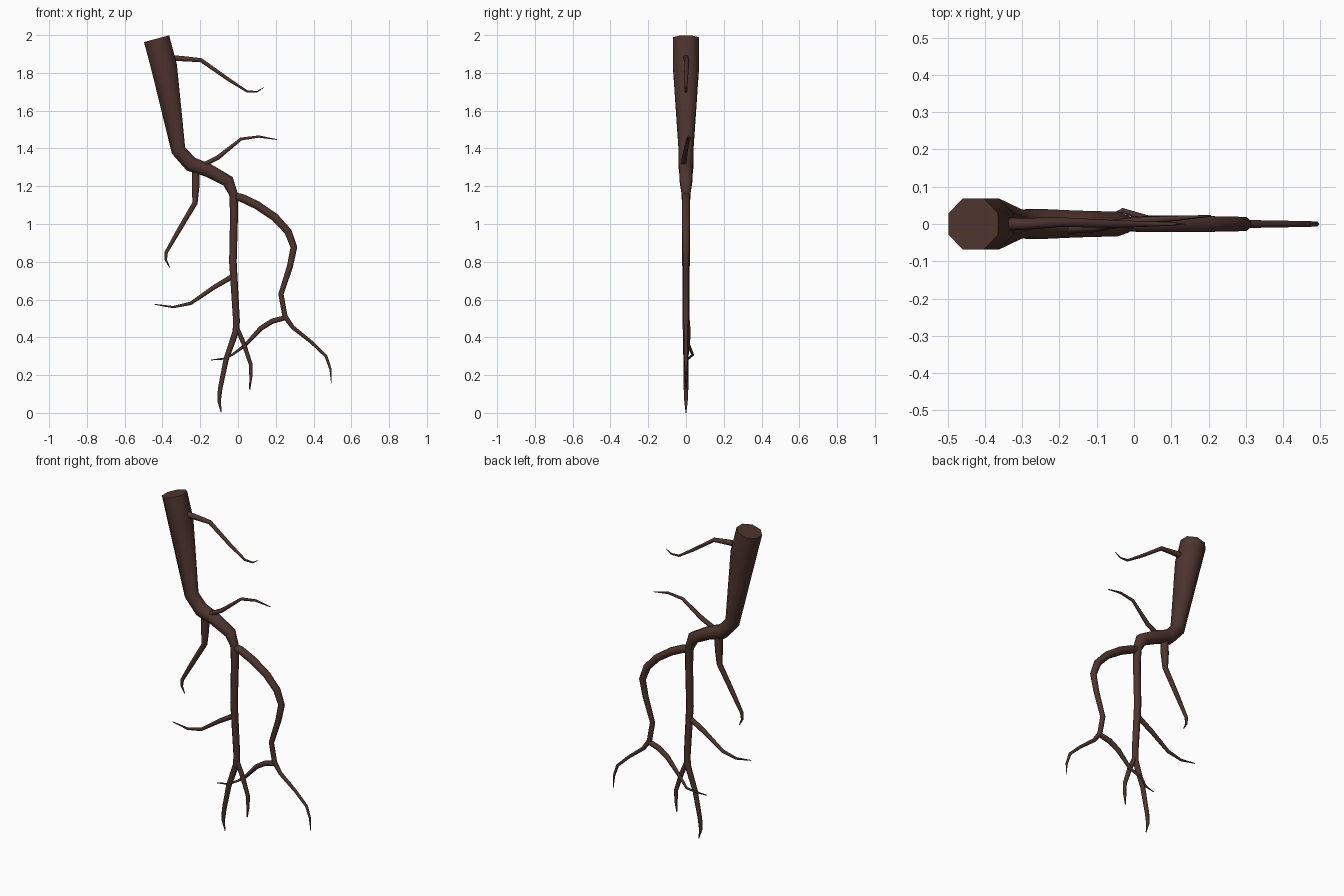
import bpy, bmesh, math
from mathutils import Vector

bark = bpy.data.materials.new("dark brown bark")
bark.diffuse_color = (0.076, 0.034, 0.027, 1)


def root(name, points, sides):
    """Tapered tube through (x, y, z, radius) points, closed at both ends."""
    bm = bmesh.new()
    pos = [Vector(p[:3]) for p in points]
    dirs = [(b - a).normalized() for a, b in zip(pos, pos[1:])]
    rings = []
    for i, p in enumerate(points):
        t = (dirs[max(i - 1, 0)] + dirs[min(i, len(dirs) - 1)]).normalized()
        u = Vector((0, 1, 0)).cross(t).normalized()
        v = t.cross(u)
        r = p[3] / math.cos(math.pi / sides)      # radius is measured to the flats
        ring = []
        for k in range(sides):
            a = 2 * math.pi * (k + 0.5) / sides
            ring.append(bm.verts.new(pos[i] + r * (math.cos(a) * u + math.sin(a) * v)))
        rings.append(ring)
    for a, b in zip(rings, rings[1:]):
        for k in range(sides):
            n = (k + 1) % sides
            bm.faces.new((a[k], a[n], b[n], b[k]))
    bm.faces.new(rings[0])
    bm.faces.new(rings[-1])
    bmesh.ops.recalc_face_normals(bm, faces=bm.faces)
    me = bpy.data.meshes.new(name)
    bm.to_mesh(me)
    bm.free()
    me.materials.append(bark)
    ob = bpy.data.objects.new(name, me)
    bpy.context.collection.objects.link(ob)
    bpy.context.view_layer.objects.active = ob
    ob.select_set(True)
    bpy.ops.object.shade_smooth_by_angle(angle=math.radians(62))
    ob.select_set(False)


# Main root, from the thick cut end at the top to the bottom tip
root("main_root", [
    (-.431, 0, 1.981, .069), (-.391, 0, 1.83, .069), (-.315, 0, 1.39, .039),
    (-.25, 0, 1.317, .040), (-.16, 0, 1.285, .036), (-.053, 0, 1.227, .033),
    (-.024, 0, 1.158, .023), (-.021, 0, 1.05, .021), (-.027, 0, .80, .020),
    (-.008, 0, .485, .018), (-.012, 0, .43, .017), (-.063, 0, .283, .014),
    (-.095, 0, .125, .012), (-.1, 0, .06, .009), (-.088, 0, .001, .002)], 8)

# Large side root sweeping out to the right
root("right_root", [
    (-.025, 0, 1.15, .018), (.02, 0, 1.138, .022), (.10, 0, 1.10, .022),
    (.196, 0, 1.035, .021), (.265, 0, .96, .020), (.296, 0, .877, .018),
    (.275, 0, .776, .016), (.2275, 0, .628, .014), (.249, 0, .51, .014),
    (.29, 0, .453, .011), (.39, 0, .373, .009), (.466, 0, .30, .008),
    (.49, 0, .23, .006), (.494, 0, .156, .001)], 8)

# Thin rootlets
root("upper_rootlet", [
    (-.37, 0, 1.878, .016), (-.30, 0, 1.876, .014), (-.195, .005, 1.867, .011),
    (-.053, 0, 1.767, .009), (.048, 0, 1.702, .006), (.10, 0, 1.70, .004),
    (.137, 0, 1.723, .001)], 6)
root("middle_rootlet", [
    (-.22, -.015, 1.295, .012), (-.105, -.008, 1.353, .012), (.016, .01, 1.45, .008),
    (.11, .015, 1.463, .006), (.206, .022, 1.447, .002)], 6)
root("left_rootlet", [
    (-.222, 0, 1.30, .020), (-.224, 0, 1.20, .020), (-.228, 0, 1.11, .014),
    (-.317, 0, .96, .012), (-.38, 0, .85, .009), (-.382, 0, .81, .006),
    (-.362, 0, .77, .002)], 6)
root("lower_left_rootlet", [
    (-.025, 0, .725, .014), (-.127, 0, .665, .012), (-.25, 0, .58, .009),
    (-.344, 0, .56, .006), (-.443, 0, .575, .002)], 6)
root("crossing_rootlet", [
    (.254, 0, .505, .013), (.18, .005, .485, .014), (.12, .008, .447, .013),
    (.04, .012, .36, .009), (-.03, .036, .308, .006), (-.075, .012, .287, .005),
    (-.143, 0, .28, .002)], 6)
root("bottom_rootlet", [
    (-.010, 0, .46, .012), (.032, 0, .363, .012), (.067, 0, .257, .010),
    (.068, 0, .19, .008), (.062, 0, .125, .003)], 6)
